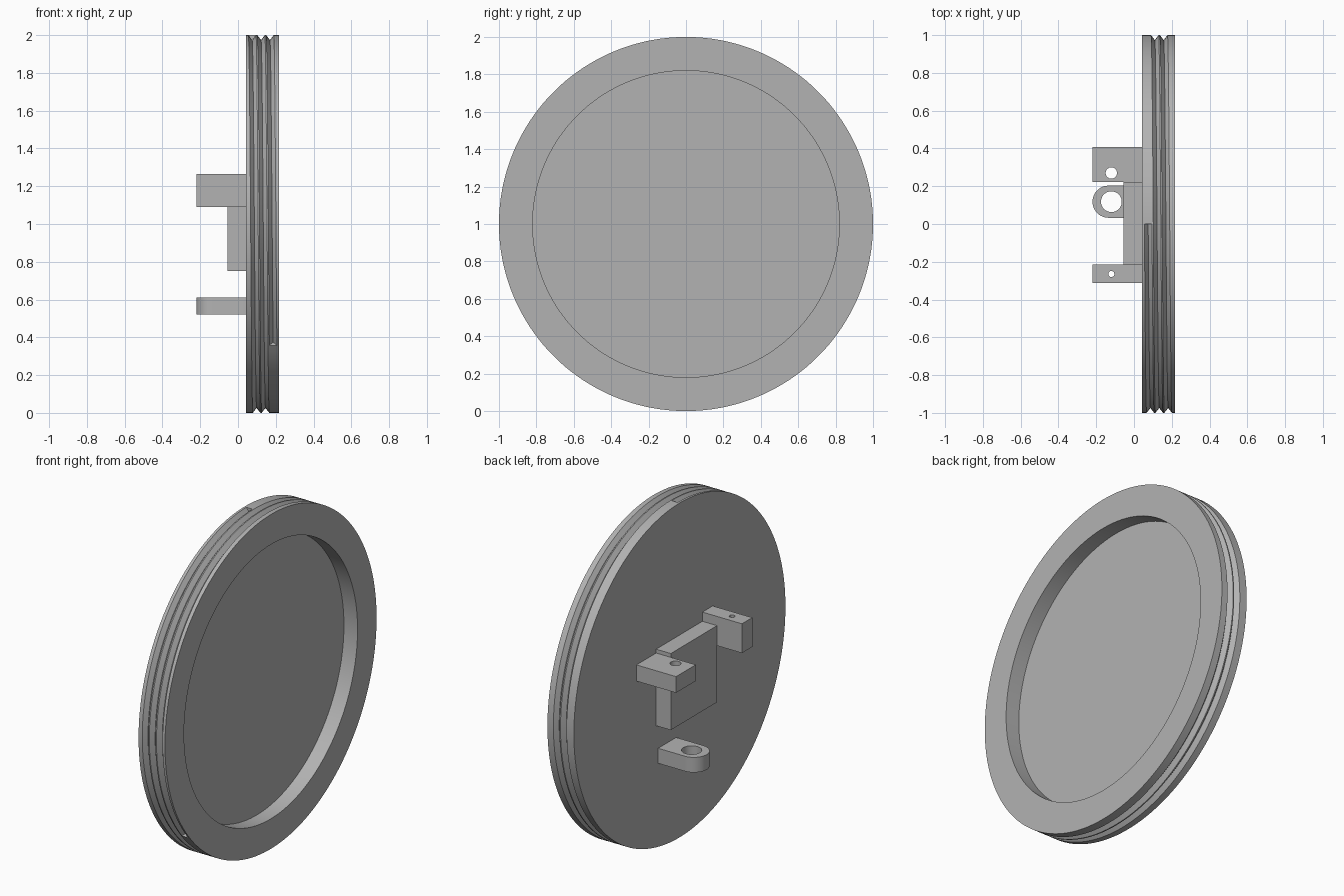
import bpy, bmesh
from math import sin, cos, pi, radians

cube = bpy.data.objects.get("Cube")
if cube:
    bpy.data.objects.remove(cube, do_unlink=True)

grey = bpy.data.materials.new("plain grey")
grey.use_nodes = True
grey.diffuse_color = (0.45, 0.45, 0.45, 1)
grey.node_tree.nodes["Principled BSDF"].inputs["Base Color"].default_value = (0.45, 0.45, 0.45, 1)


def add_object(name, mesh):
    obj = bpy.data.objects.new(name, mesh)
    bpy.context.collection.objects.link(obj)
    mesh.materials.clear()
    mesh.materials.append(grey)
    bpy.ops.object.select_all(action='DESELECT')
    obj.select_set(True)
    bpy.context.view_layer.objects.active = obj
    bpy.ops.object.shade_smooth_by_angle(angle=radians(25))
    return obj


# Threaded cap: a disc with a round recess and a helical V groove in its rim
BACK, FRONT, FLOOR = 0.042, 0.217, 0.127
RADIUS, RECESS = 1.0, 0.82
SEGMENTS = 180
START, PITCH, HALF, DEPTH = 0.075, 0.047, 0.02, 0.026
LAST_TURN, END_SEGMENT = 2, 65


def groove(turn, i):
    """V section of the groove at one turn and segment, as (x, radius)."""
    c = START + PITCH * (turn + i / SEGMENTS)
    return [(c - HALF, RADIUS), (c, RADIUS - DEPTH), (c + HALF, RADIUS)]


def section(i, turns):
    rows = [(BACK, 0), (BACK, RADIUS)]
    for turn in range(turns):
        rows += groove(turn, i)
    return rows + [(FRONT, RADIUS), (FRONT, RECESS), (FLOOR, RECESS), (FLOOR, 0)]


bm = bmesh.new()


def ring_verts(points, i):
    a = 2 * pi * i / SEGMENTS
    return [bm.verts.new((x, -r * sin(a), 1 + r * cos(a))) for x, r in points]


for i in range(SEGMENTS):
    turns = LAST_TURN + (i < END_SEGMENT)
    a = ring_verts(section(i, turns), i)
    b = ring_verts(section(i + 1, turns), i + 1)
    for r in range(len(a) - 1):
        bm.faces.new((a[r], b[r], b[r + 1], a[r + 1]))

# Walls closing the two ends of the groove
left, low, right = ring_verts(groove(0, 0), 0)
bm.faces.new((right, left, low))
left, low, right = ring_verts(groove(LAST_TURN, END_SEGMENT), END_SEGMENT)
bm.faces.new((left, right, low))
bmesh.ops.remove_doubles(bm, verts=bm.verts[:], dist=0.00005)
mesh = bpy.data.meshes.new("threaded_cap")
bm.to_mesh(mesh)
bm.free()
add_object("threaded_cap", mesh)


# Brackets: flat outlines with optional round holes, raised to a height
def arc(cx, cy, r, start, end, n):
    return [(cx + r * cos(start + (end - start) * k / n),
             cy + r * sin(start + (end - start) * k / n)) for k in range(n + 1)]


def box(x0, x1, y0, y1):
    return [(x0, y0), (x1, y0), (x1, y1), (x0, y1)]


def prism(name, outline, z0, z1, hole=None):
    curve = bpy.data.curves.new(name, 'CURVE')
    curve.dimensions = '2D'
    curve.fill_mode = 'BOTH'
    curve.extrude = (z1 - z0) / 2
    loops = [outline]
    if hole:
        loops.append(arc(*hole, 0, 2 * pi, 40)[:-1])
    for loop in loops:
        spline = curve.splines.new('POLY')
        spline.points.add(len(loop) - 1)
        for p, (x, y) in zip(spline.points, loop):
            p.co = (x, y, 0, 1)
        spline.use_cyclic_u = True
    temp = bpy.data.objects.new("outline", curve)
    bpy.context.collection.objects.link(temp)
    graph = bpy.context.evaluated_depsgraph_get()
    solid = bpy.data.meshes.new_from_object(temp.evaluated_get(graph))
    bpy.data.objects.remove(temp, do_unlink=True)
    work = bmesh.new()
    work.from_mesh(solid)
    bmesh.ops.remove_doubles(work, verts=work.verts[:], dist=0.00005)
    bmesh.ops.recalc_face_normals(work, faces=work.faces[:])
    work.to_mesh(solid)
    work.free()
    add_object(name, solid).location.z = (z0 + z1) / 2


TIP, ROOT, HOLE_X = -0.22, 0.045, -0.12
prism("mounting_plate", box(-0.055, ROOT, -0.215, 0.222), 0.752, 1.21)
prism("wide_bracket", box(TIP, ROOT, 0.222, 0.408), 1.09, 1.187, (HOLE_X, 0.27, 0.03))
prism("narrow_bracket", box(TIP, ROOT, -0.312, -0.215), 1.09, 1.265, (HOLE_X, -0.265, 0.016))
lug = [(ROOT, 0.033), (ROOT, 0.203)] + arc(TIP + 0.085, 0.118, 0.085, pi / 2, 3 * pi / 2, 24)
prism("round_lug", lug, 0.52, 0.61, (HOLE_X, 0.118, 0.055))
